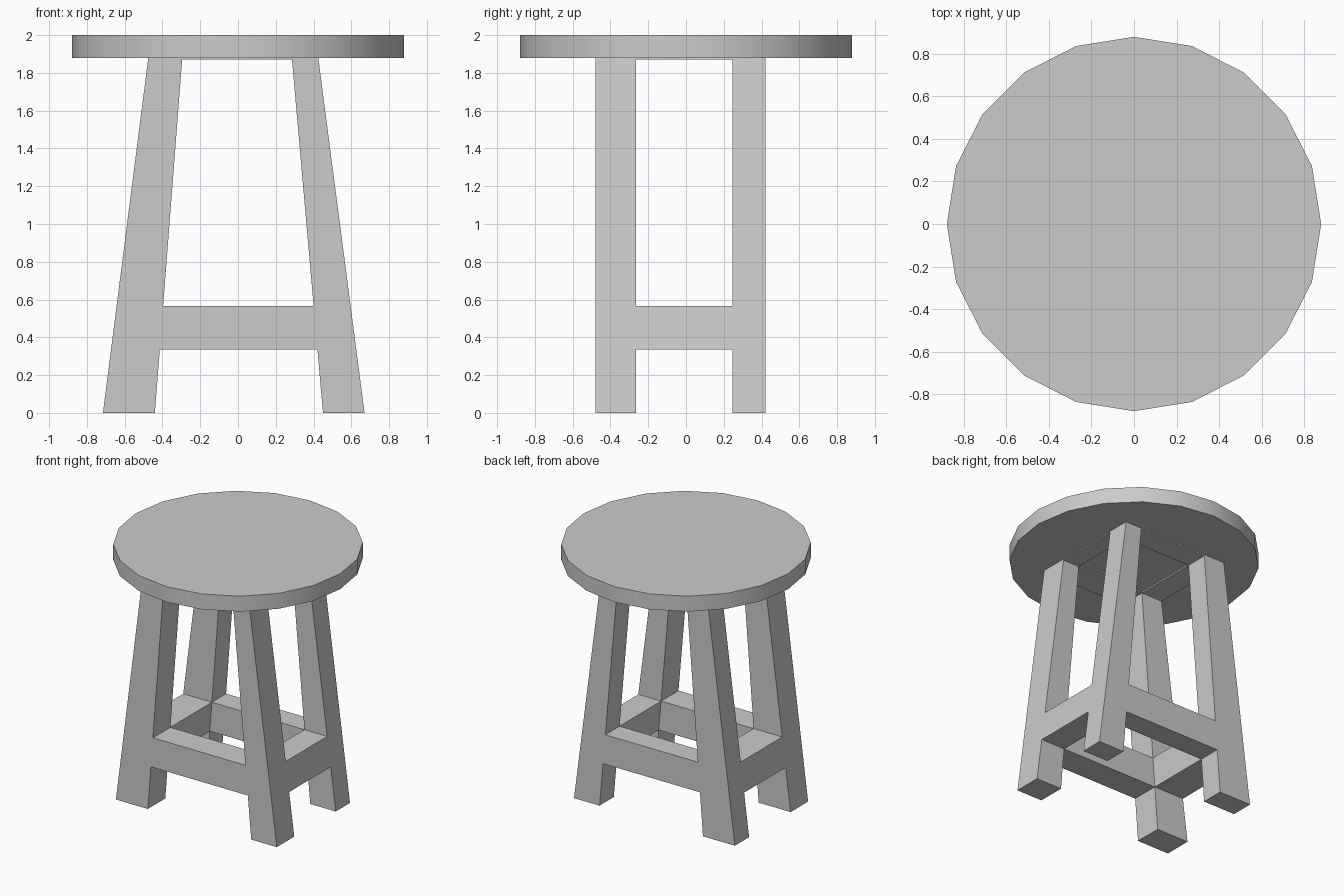
import bpy, bmesh, math

if "Cube" in bpy.data.objects:
    bpy.data.objects.remove(bpy.data.objects["Cube"])

# Seat: 20-sided disc with a softly shaded rim
bpy.ops.mesh.primitive_cylinder_add(vertices=20, radius=0.88, depth=0.12, location=(0, 0, 1.94))
seat = bpy.context.object
seat.name = "seat"
bpy.ops.object.shade_smooth_by_angle(angle=math.radians(30))

# Base: legs, stretchers and thin top rails on a 3 x 3 plan, splayed in x
X_FLOOR = (-0.715, -0.44, 0.45, 0.67)
X_TOP = (-0.475, -0.295, 0.285, 0.425)
YS = (-0.48, -0.265, 0.245, 0.42)
ZS = (0, 0.335, 0.565, 1.87, 1.88)
RAIL_LAYERS = (1, 3)


def point(i, j, k):
    t = ZS[k] / ZS[-1]
    return (X_FLOOR[i] + (X_TOP[i] - X_FLOOR[i]) * t, YS[j], ZS[k])


def solid(i, j, k):
    if not (0 <= i < 3 and 0 <= j < 3 and 0 <= k < len(ZS) - 1):
        return False
    if i != 1 and j != 1:                        # corner cells are legs
        return True
    return (i, j) != (1, 1) and k in RAIL_LAYERS  # side cells are rails


bm = bmesh.new()
verts = {}


def vert(key):
    if key not in verts:
        verts[key] = bm.verts.new(point(*key))
    return verts[key]


# Skin only the outside of the solid cells
for i in range(3):
    for j in range(3):
        for k in range(len(ZS) - 1):
            if not solid(i, j, k):
                continue
            cell = (i, j, k)
            for axis in range(3):
                for side in (0, 1):
                    near = list(cell)
                    near[axis] += 1 if side else -1
                    if solid(*near):
                        continue
                    a, b = (axis + 1) % 3, (axis + 2) % 3
                    loop = []
                    for da, db in ((0, 0), (1, 0), (1, 1), (0, 1)):
                        key = list(cell)
                        key[axis] += side
                        key[a] += da
                        key[b] += db
                        loop.append(vert(tuple(key)))
                    bm.faces.new(loop if side else loop[::-1])

# Merge flush faces so legs and rails read as one flat surface
bmesh.ops.dissolve_limit(bm, angle_limit=math.radians(0.5), verts=bm.verts[:], edges=bm.edges[:])
mesh = bpy.data.meshes.new("legs_and_stretchers")
bm.to_mesh(mesh)
bm.free()
bpy.context.collection.objects.link(bpy.data.objects.new("legs_and_stretchers", mesh))
